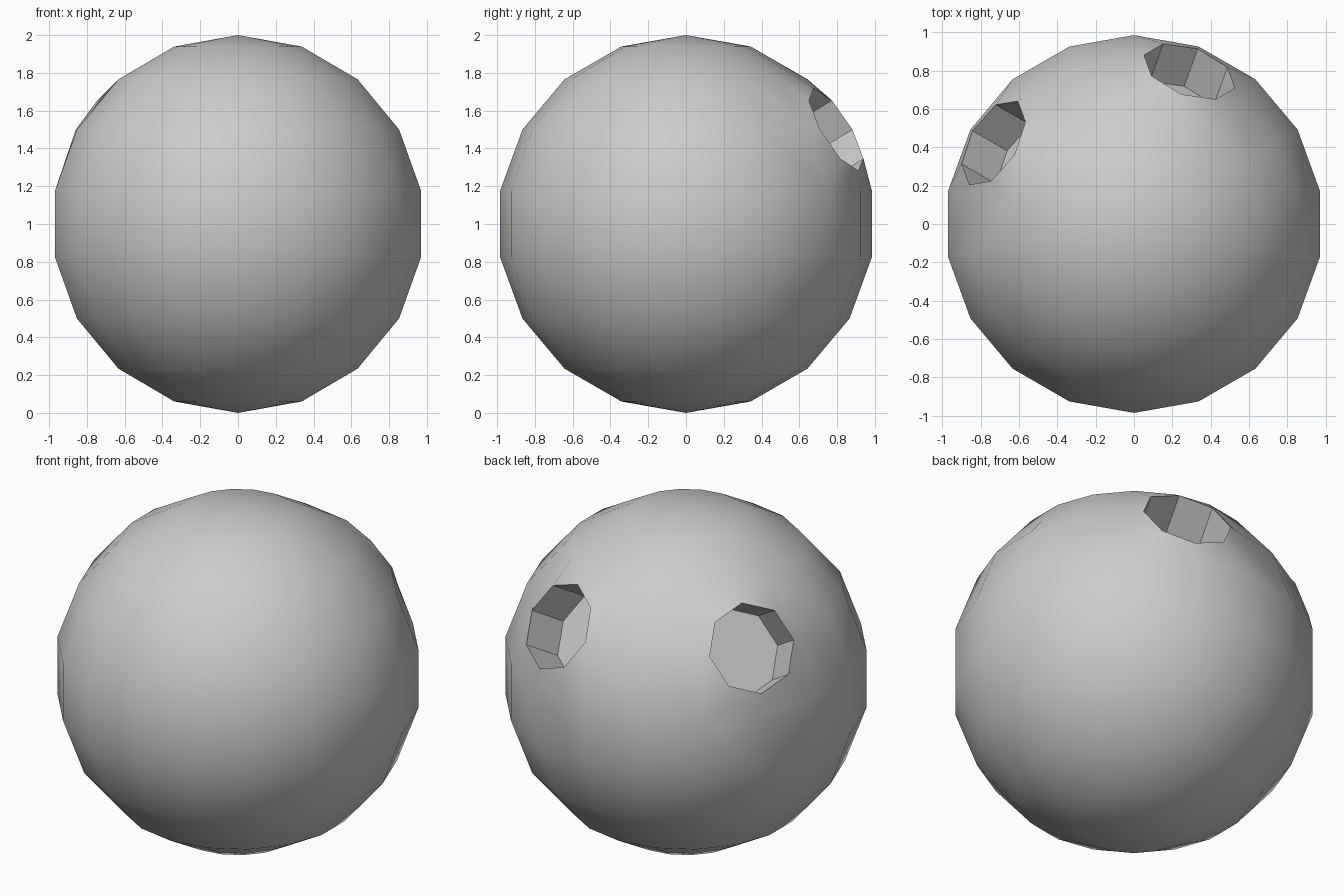
import bpy, bmesh
from math import radians, sin, cos, tau
from mathutils import Vector

if "Cube" in bpy.data.objects:
    bpy.data.objects.remove(bpy.data.objects["Cube"])

# Low-poly ball, resting on z = 0
bm = bmesh.new()
bmesh.ops.create_uvsphere(bm, u_segments=18, v_segments=9, radius=1)


def socket(azimuth, radius=0.252, depth=0.24):
    """Replace the vertex at latitude 30 with an octagonal socket."""
    a = radians(azimuth)
    h = Vector((cos(a), sin(a), 0))
    axis = h * cos(radians(30)) + Vector((0, 0, 0.5))
    side = Vector((-sin(a), cos(a), 0))
    up = axis.cross(side)
    hub = min(bm.verts, key=lambda v: (v.co - axis).length)
    around = {v for f in hub.link_faces for v in f.verts} - {hub}
    bm.verts.remove(hub)
    centre = h * 0.846 + Vector((0, 0, 0.5))

    def ring(c):
        return [bm.verts.new(c + radius * (side * cos(tau * i / 8) + up * sin(tau * i / 8)))
                for i in range(8)]

    rim, floor = ring(centre), ring(centre - axis * depth)
    # Match each rim corner with the surrounding ball vertex in its direction
    outer = [max(around, key=lambda v: (v.co - centre).normalized().dot((r.co - centre).normalized()))
             for r in rim]
    for lo, hi in ((outer, rim), (rim, floor)):
        for i in range(8):
            j = (i + 1) % 8
            bm.faces.new((lo[i], lo[j], hi[j], hi[i]))
    bm.faces.new(floor)


# Two sockets on the upper back
for azimuth in (70, 150):
    socket(azimuth)

bmesh.ops.recalc_face_normals(bm, faces=bm.faces)
bmesh.ops.translate(bm, verts=bm.verts, vec=(0, 0, 1))
mesh = bpy.data.meshes.new("ball")
bm.to_mesh(mesh)
bm.free()
ball = bpy.data.objects.new("ball", mesh)
bpy.context.collection.objects.link(ball)
bpy.context.view_layer.objects.active = ball
ball.select_set(True)
bpy.ops.object.shade_smooth_by_angle(angle=radians(35))
